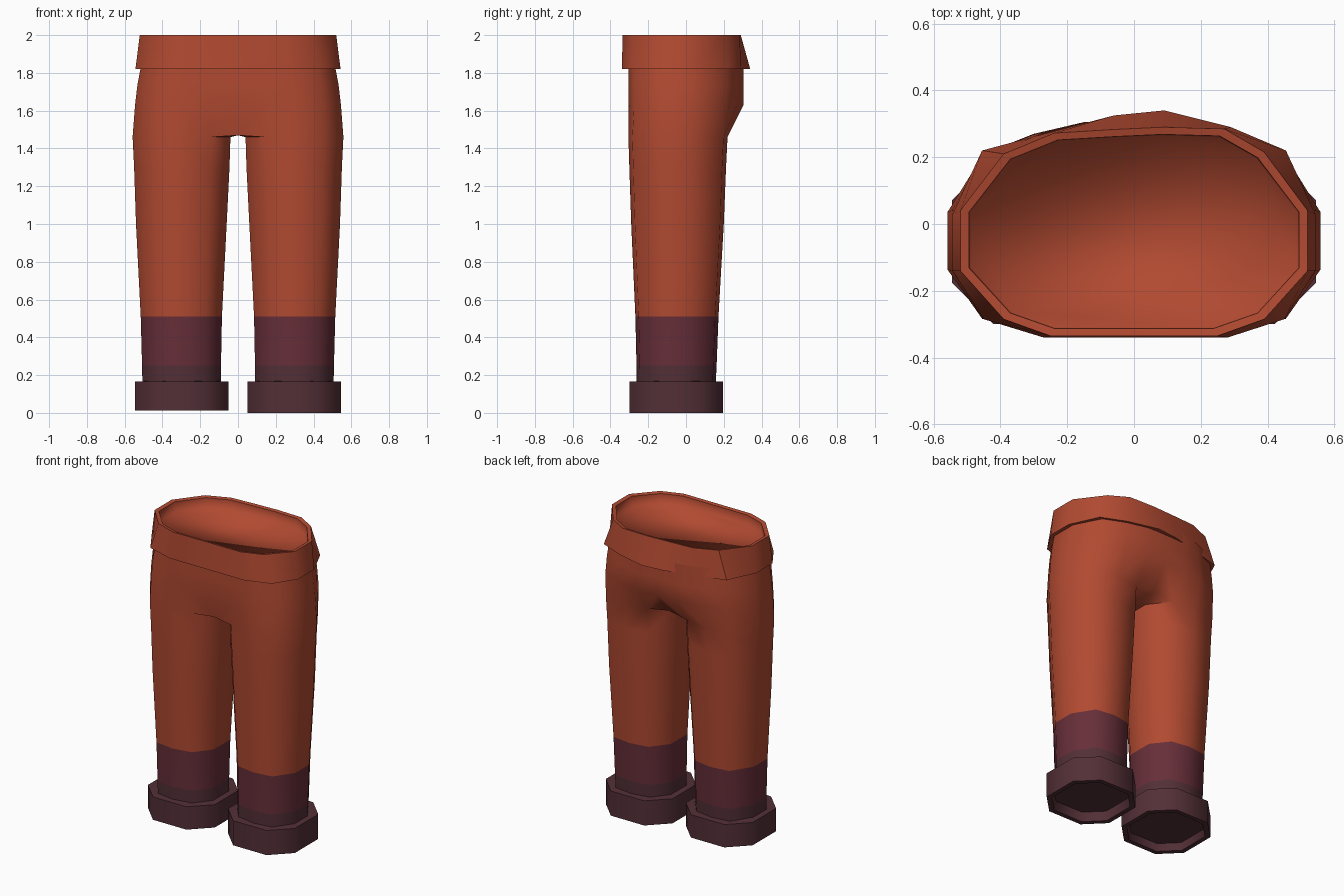
import bpy, bmesh, math

if "Cube" in bpy.data.objects:
    bpy.data.objects.remove(bpy.data.objects["Cube"])


def material(name, rgb):
    m = bpy.data.materials.new(name)
    m.diffuse_color = (*rgb, 1)
    m.use_nodes = True
    m.node_tree.nodes["Principled BSDF"].inputs["Base Color"].default_value = m.diffuse_color
    return m


RUST = material("rust red cloth", (0.44, 0.068, 0.031))
WINE = material("wine cloth", (0.135, 0.028, 0.041))
DARK = material("dark plum cloth", (0.086, 0.029, 0.038))


def finish(bm, name, mats, angle):
    mesh = bpy.data.meshes.new(name)
    bm.to_mesh(mesh)
    bm.free()
    for m in mats:
        mesh.materials.append(m)
    mesh.shade_smooth()
    mesh.set_sharp_from_angle(angle=math.radians(angle))
    obj = bpy.data.objects.new(name, mesh)
    bpy.context.collection.objects.link(obj)
    return obj


def bridge(bm, a, b, closed=True):
    n = len(a)
    for i in range(n if closed else n - 1):
        j = (i + 1) % n
        bm.faces.new((a[i], a[j], b[j], b[i]))


def loft(bm, rings):
    rows = [[bm.verts.new(p) for p in r] for r in rings]
    for a, b in zip(rows, rows[1:]):
        bridge(bm, a, b)
    return rows


# Ten-sided leg section in a unit box, counter-clockwise from the inner front
SECTION = [(0, .3), (.2, .05), (.5, 0), (.8, .04), (1, .32),
           (1, .65), (.8, .96), (.5, 1), (.2, .95), (0, .7)]


def section(z, x0, x1, y0, y1):
    return [(x0 + u * (x1 - x0), y0 + v * (y1 - y0), z) for u, v in SECTION]


# Trousers: right leg and half of the seat, then mirrored
bm = bmesh.new()
rows = loft(bm, [section(*r) for r in (
    (.10, .090, .505, -.260, .155),
    (.25, .090, .508, -.262, .162),
    (.51, .085, .515, -.268, .172),
    (1.0, .060, .540, -.290, .200),
    (1.3, .045, .550, -.300, .212),
    (1.46, .040, .558, -.305, .220))])
top = rows[-1]
front = bm.verts.new((0, -.26, 1.47))
middle = bm.verts.new((0, -.04, 1.47))
back = bm.verts.new((0, .18, 1.48))
bm.faces.new((front, top[1], top[0], middle))
bm.faces.new((middle, top[0], top[9]))
bm.faces.new((middle, top[9], top[8], back))
arc = [front] + top[1:9] + [back]
SEAT = [(0, -.295), (.15, -.305), (.3, -.303), (.45, -.275), (1, -.14),
        (1, .04), (.45, .21), (.3, .27), (.15, .305), (0, .305)]
for z, side in ((1.63, .545), (1.74, .532), (1.88, .505)):
    k = side / .545
    row = [bm.verts.new((side if x == 1 else x * k, y, z)) for x, y in SEAT]
    bridge(bm, arc, row, closed=False)
    arc = row
bmesh.ops.mirror(bm, geom=bm.verts[:] + bm.edges[:] + bm.faces[:],
                 axis='X', merge_dist=.001)
bmesh.ops.remove_doubles(bm, verts=bm.verts[:], dist=.001)
bmesh.ops.recalc_face_normals(bm, faces=bm.faces[:])
for f in bm.faces:
    z = f.calc_center_median().z
    f.material_index = 2 if z < .25 else 1 if z < .51 else 0
finish(bm, "trousers", (RUST, WINE, DARK), 60)

# Waistband: flared outer wall and a thin lip
LOWER = [(-.27, -.34), (.28, -.34), (.45, -.285), (.543, -.14), (.543, .03),
         (.455, .22), (.29, .29), (.09, .34), (-.06, .325), (-.25, .275),
         (-.455, .22), (-.543, .03), (-.543, -.14), (-.45, -.285)]
UPPER = [(-.25, -.335), (.25, -.335), (.39, -.285), (.52, -.14), (.52, .04),
         (.39, .215), (.27, .285), (.09, .29), (-.06, .283), (-.24, .272),
         (-.39, .21), (-.52, .04), (-.52, -.14), (-.39, -.285)]


def ring(pts, z, k=1.0, ky=None):
    ky = k if ky is None else ky
    return [(x * k, -.02 + (y + .02) * ky, z) for x, y in pts]


bm = bmesh.new()
loft(bm, [ring(LOWER, 1.825, .9), ring(LOWER, 1.82), ring(UPPER, 2.0),
          ring(UPPER, 1.995, .95, .93)])
finish(bm, "waistband", (RUST,), 40)

# Lining: shallow, softly shaded bowl that closes the waist
bm = bmesh.new()
rows = loft(bm, [ring(UPPER, 1.995, .95, .93), ring(UPPER, 1.93, .94, .92)])
bm.faces.new(rows[-1])
finish(bm, "waist_lining", (RUST,), 180)


# Cuffs: chunky octagonal bands with a recessed underside
def octagon(z, inset, side):
    cx, cy, r = .297 * side, -.052, .2475 - inset
    c = r * .5
    pts = [(-c, -r), (c, -r), (r, -c), (r, c), (c, r), (-c, r), (-r, c), (-r, -c)]
    return [(cx + x, cy + y, z) for x, y in pts]


for label, side in (("right", 1), ("left", -1)):
    bm = bmesh.new()
    base = 0 if side == 1 else .012
    rows = loft(bm, [octagon(.06, .04, side), octagon(base, .03, side),
                     octagon(base, 0, side), octagon(.165, 0, side),
                     octagon(.168, .06, side)])
    bm.faces.new(rows[0][::-1])
    finish(bm, label + "_cuff", (DARK,), 50)
